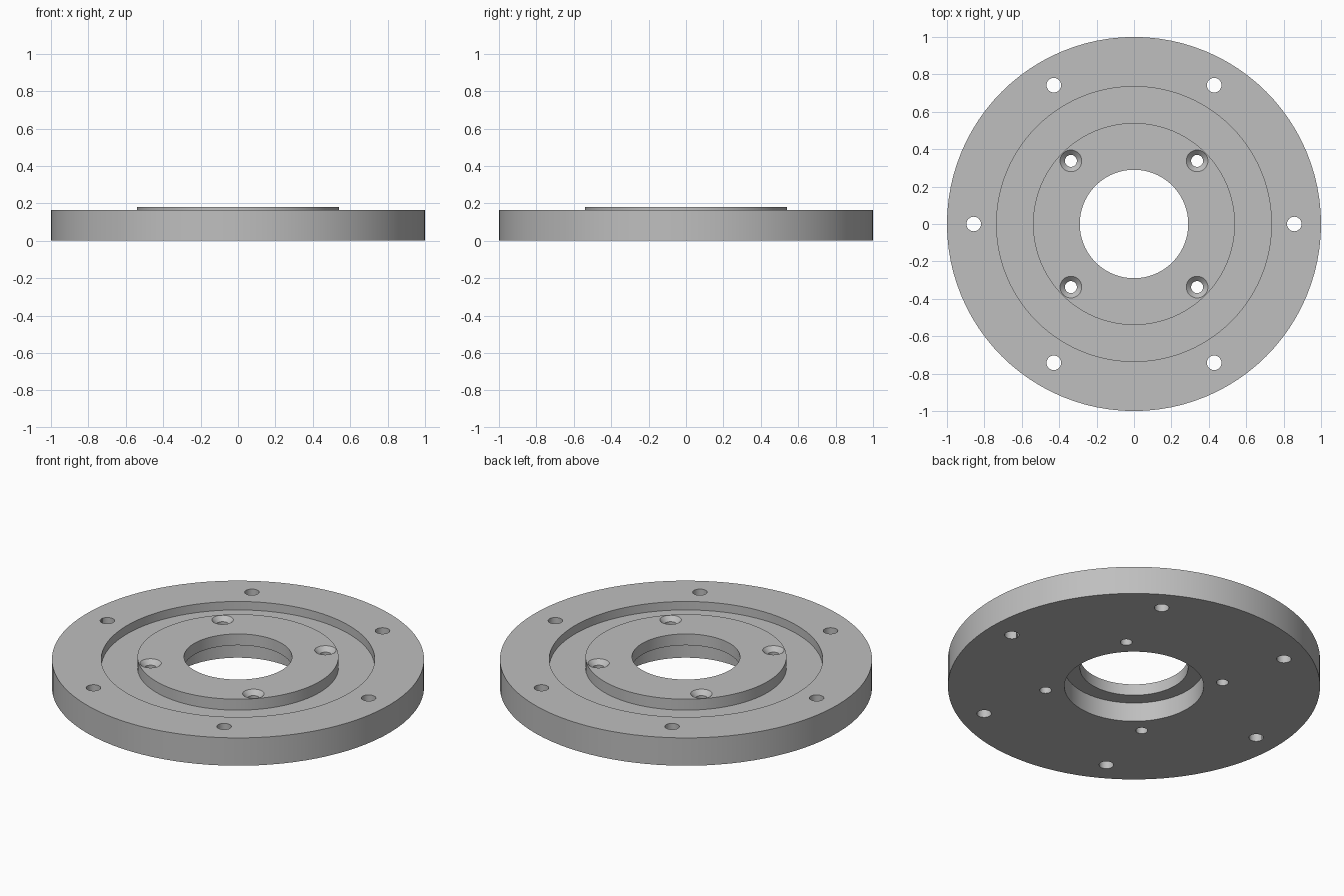
import bpy, bmesh
from math import cos, sin, pi, radians

cube = bpy.data.objects.get("Cube")
if cube:
    bpy.data.objects.remove(cube, do_unlink=True)

RIM_TOP, BOSS_TOP, FLOOR, STEP = 0.165, 0.18, 0.115, 0.113


def lathe(bm, profile, segments, centre=(0, 0), closed=False):
    """Revolve (radius, z) points around a vertical axis."""
    cx, cy = centre
    rings = []
    for i in range(segments):
        a = 2 * pi * i / segments
        rings.append([bm.verts.new((cx + r * cos(a), cy + r * sin(a), z)) for r, z in profile])
    n = len(profile)
    for i, ring in enumerate(rings):
        nxt = rings[(i + 1) % segments]
        for j in range(n if closed else n - 1):
            k = (j + 1) % n
            bm.faces.new((ring[j], nxt[j], nxt[k], ring[k]))


def finish(bm, name):
    bmesh.ops.remove_doubles(bm, verts=bm.verts, dist=1e-5)
    bmesh.ops.recalc_face_normals(bm, faces=bm.faces)
    mesh = bpy.data.meshes.new(name)
    bm.to_mesh(mesh)
    bm.free()
    obj = bpy.data.objects.new(name, mesh)
    bpy.context.collection.objects.link(obj)
    return obj


def polar(radius, count, start=0):
    return [(radius * cos(start + 2 * pi * i / count), radius * sin(start + 2 * pi * i / count))
            for i in range(count)]


# Flange body: rim, groove, raised boss and stepped centre bore
bm = bmesh.new()
lathe(bm, [(0.374, 0), (1, 0), (1, RIM_TOP), (0.735, RIM_TOP), (0.735, FLOOR),
           (0.54, FLOOR), (0.54, BOSS_TOP), (0.29, BOSS_TOP), (0.29, STEP), (0.374, STEP)],
      96, closed=True)
flange = finish(bm, "flange_plate")

metal = bpy.data.materials.new("grey metal")
metal.use_nodes = True
colour = (0.52, 0.52, 0.52, 1)
metal.diffuse_color = colour
metal.node_tree.nodes["Principled BSDF"].inputs["Base Color"].default_value = colour
flange.data.materials.append(metal)

# Cutter for the six plain rim holes
bm = bmesh.new()
for c in polar(0.857, 6):
    lathe(bm, [(0, -0.1), (0.039, -0.1), (0.039, 0.3), (0, 0.3)], 32, c)
rim_holes = finish(bm, "rim_hole_cutter")

# Cutter for the four countersunk boss holes
bm = bmesh.new()
for c in polar(0.477, 4, pi / 4):
    lathe(bm, [(0, -0.1), (0.032, -0.1), (0.032, BOSS_TOP - 0.026),
               (0.068, BOSS_TOP + 0.01), (0, BOSS_TOP + 0.01)], 32, c)
boss_holes = finish(bm, "boss_hole_cutter")

# Cut the holes, then shade the round walls smooth
bpy.ops.object.select_all(action='DESELECT')
flange.select_set(True)
bpy.context.view_layer.objects.active = flange
for cutter in (rim_holes, boss_holes):
    cutter.hide_render = True
    mod = flange.modifiers.new(cutter.name, 'BOOLEAN')
    mod.operation = 'DIFFERENCE'
    mod.solver = 'EXACT'
    mod.object = cutter
    bpy.ops.object.modifier_apply(modifier=mod.name)
    bpy.data.objects.remove(cutter, do_unlink=True)
bpy.ops.object.shade_smooth_by_angle(angle=radians(30))
